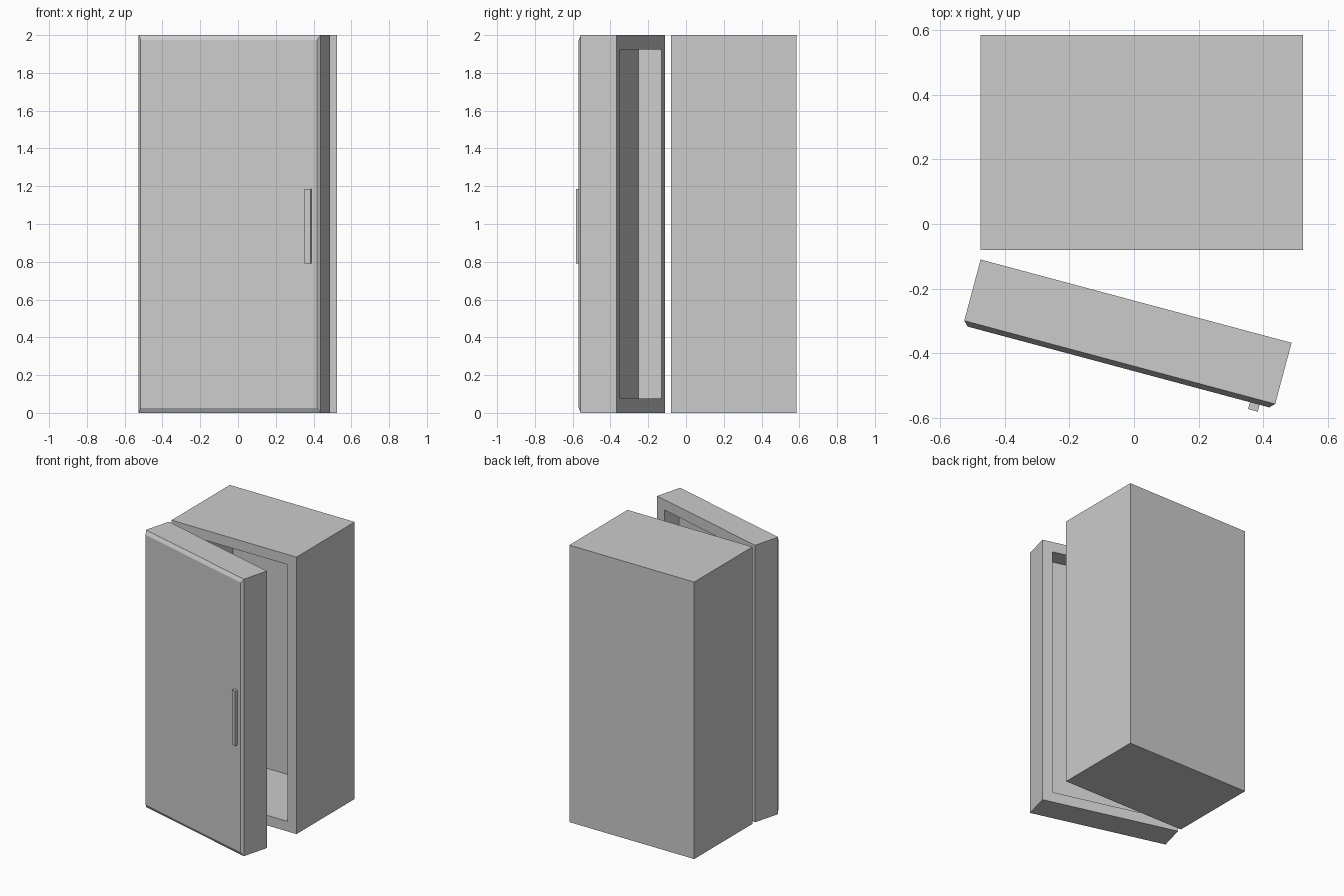
import bpy, bmesh, math
from mathutils import Vector, Matrix

if "Cube" in bpy.data.objects:
    bpy.data.objects.remove(bpy.data.objects["Cube"], do_unlink=True)

grey = bpy.data.materials.new("light_grey")
grey.use_nodes = True
grey.diffuse_color = (0.6, 0.6, 0.6, 1)
grey.node_tree.nodes["Principled BSDF"].inputs["Base Color"].default_value = (0.6, 0.6, 0.6, 1)


def box(lo, hi):
    """A box between two opposite corners."""
    lo, hi = Vector(lo), Vector(hi)
    bm = bmesh.new()
    place = Matrix.Translation((lo + hi) / 2) @ Matrix.Diagonal((*(hi - lo), 1))
    bmesh.ops.create_cube(bm, size=1, matrix=place)
    return bm


def face_towards(bm, direction):
    return max(bm.faces, key=lambda f: f.normal.dot(Vector(direction)))


def hollow(bm, direction, wall, depth):
    """Sink a recess into one side, leaving a rim of the given width."""
    bm.normal_update()
    face = face_towards(bm, direction)
    bmesh.ops.inset_region(bm, faces=[face], thickness=wall, use_even_offset=True)
    floor = bmesh.ops.extrude_discrete_faces(bm, faces=[face])["faces"][0]
    bmesh.ops.translate(bm, verts=floor.verts, vec=-depth * Vector(direction))


def chamfered_front(bm, inset_x, inset_z, depth):
    """Raise the front as a panel with sloping edges."""
    bm.normal_update()
    panel = bmesh.ops.extrude_discrete_faces(
        bm, faces=[face_towards(bm, (0, -1, 0))])["faces"][0]
    middle = panel.calc_center_median()
    for v in panel.verts:
        v.co.x -= math.copysign(inset_x, v.co.x - middle.x)
        v.co.z -= math.copysign(inset_z, v.co.z - middle.z)
        v.co.y -= depth


def finish(bm, name):
    bmesh.ops.recalc_face_normals(bm, faces=bm.faces)
    mesh = bpy.data.meshes.new(name)
    bm.to_mesh(mesh)
    bm.free()
    mesh.materials.append(grey)
    obj = bpy.data.objects.new(name, mesh)
    bpy.context.collection.objects.link(obj)
    return obj


# Cabinet, open at the front
cabinet = box((-0.475, -0.08, 0), (0.523, 0.585, 2))
hollow(cabinet, (0, -1, 0), 0.073, 0.595)
finish(cabinet, "cabinet")

# Door, with its hinge edge on the local origin
door_mesh = box((0, -0.196, 0), (0.997, 0, 2))
hollow(door_mesh, (0, 1, 0), 0.075, 0.125)
chamfered_front(door_mesh, 0.015, 0.026, 0.015)
door = finish(door_mesh, "door")

# Handle, fixed to the door front
handle = finish(box((0.92, -0.233, 0.79), (0.951, -0.205, 1.185)), "handle")
handle.parent = door

# Swing the door ajar
door.location = (-0.475, -0.11, 0)
door.rotation_euler.z = math.radians(-15)
